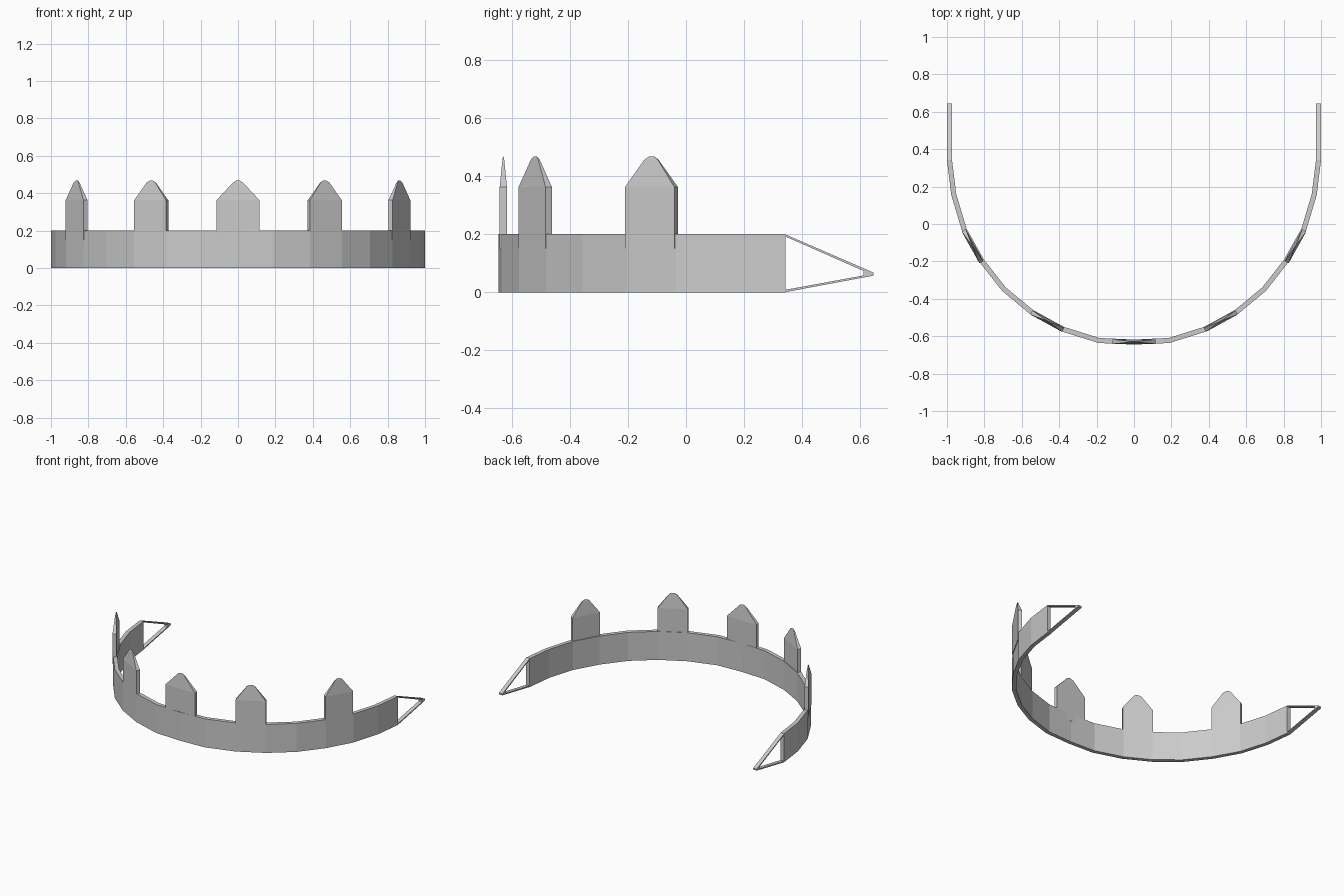
import bpy, bmesh
from mathutils import Vector

cube = bpy.data.objects.get("Cube")
if cube:
    bpy.data.objects.remove(cube)

grey = bpy.data.materials.new("light grey")
grey.use_nodes = True
colour = (0.6, 0.6, 0.6, 1)
grey.diffuse_color = colour
grey.node_tree.nodes["Principled BSDF"].inputs["Base Color"].default_value = colour

BAND_H, THICK = 0.2, 0.027


def add_object(name, bm):
    bmesh.ops.recalc_face_normals(bm, faces=bm.faces)
    mesh = bpy.data.meshes.new(name)
    bm.to_mesh(mesh)
    bm.free()
    mesh.materials.append(grey)
    obj = bpy.data.objects.new(name, mesh)
    bpy.context.collection.objects.link(obj)
    return obj


def bridge(bm, rings, closed=False):
    """Skin a list of equal vertex rings, capping the ends unless closed."""
    loops = [[bm.verts.new(p) for p in ring] for ring in rings]
    n = len(loops[0])
    pairs = list(zip(loops, loops[1:])) + ([(loops[-1], loops[0])] if closed else [])
    for a, b in pairs:
        for i in range(n):
            j = (i + 1) % n
            bm.faces.new((a[i], a[j], b[j], b[i]))
    if not closed:
        bm.faces.new(loops[0])
        bm.faces.new(loops[-1])


# Curved band: outer outline of the left half, mirrored to the right
half = [(0.19, -0.636), (0.385, -0.575), (0.555, -0.482), (0.705, -0.358),
        (0.825, -0.205), (0.92, -0.035), (0.977, 0.155), (1.0, 0.342)]
outer = [Vector((-x, y)) for x, y in reversed(half)] + [Vector((0, -0.645))]
outer += [Vector(p) for p in half]
rings = []
for i, p in enumerate(outer):
    # inward mitre at each corner
    d1 = (p - outer[max(i - 1, 0)]).normalized()
    d2 = (outer[min(i + 1, len(outer) - 1)] - p).normalized()
    t = (d1 + d2).normalized()
    n = Vector((-t.y, t.x))
    if i in (0, len(outer) - 1):
        n = Vector((-1 if p.x > 0 else 1, 0))
    q = p + n * THICK
    rings.append([(p.x, p.y, 0), (q.x, q.y, 0), (q.x, q.y, BAND_H), (p.x, p.y, BAND_H)])
bm = bmesh.new()
bridge(bm, rings)
add_object("band", bm)


# Towers: thin slabs with roofs tapering to a narrow ridge
def tower(name, centre, along, width):
    c, t = Vector((*centre, 0)), Vector((*along, 0)).normalized()
    n = Vector((-t.y, t.x, 0))
    levels = [(0.15, width / 2, 0.0125), (0.362, width / 2, 0.0125),
              (0.457, 0.026, 0.003), (0.467, 0.010, 0.001)]
    bm = bmesh.new()
    bridge(bm, [[c + t * w * a + n * d * b + Vector((0, 0, z))
                 for a, b in ((-1, -1), (1, -1), (1, 1), (-1, 1))]
                for z, w, d in levels])
    add_object(name, bm)


tower("front_tower", (0, -0.629), (1, 0), 0.23)
for side, s in (("left", 1), ("right", -1)):
    tower(side + "_middle_tower", (s * 0.464, -0.519), (s * 0.17, 0.093), 0.194)
    tower(side + "_rear_tower", (s * 0.863, -0.119), (s * 0.095, 0.17), 0.195)

    # Open triangular end loop
    frame_out = [(0.34, 0.2), (0.645, 0.068), (0.645, 0.057), (0.34, 0)]
    frame_in = [(0.34, 0.193), (0.612, 0.073), (0.612, 0.058), (0.34, 0.008)]
    x0, x1 = s, s * (1 - THICK)
    bm = bmesh.new()
    bridge(bm, [[(x0, *o), (x1, *o), (x1, *i), (x0, *i)]
                for o, i in zip(frame_out, frame_in)])
    add_object(side + "_end_loop", bm)
